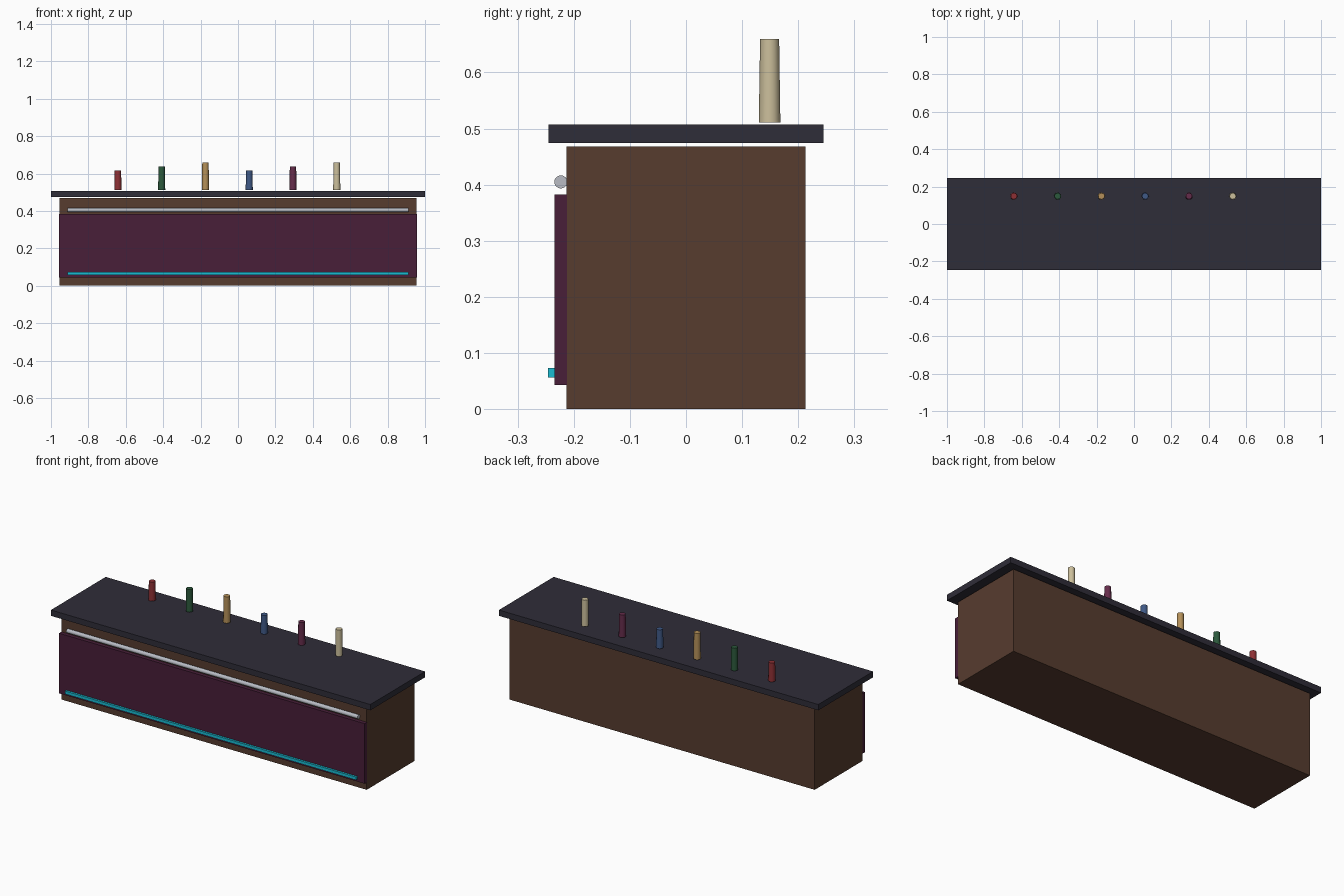
import bpy, math

if "Cube" in bpy.data.objects:
    bpy.data.objects.remove(bpy.data.objects["Cube"])


def paint(obj, name, rgb):
    mat = bpy.data.materials.get(name) or bpy.data.materials.new(name)
    mat.diffuse_color = (*rgb, 1)
    mat.use_nodes = True
    mat.node_tree.nodes["Principled BSDF"].inputs["Base Color"].default_value = mat.diffuse_color
    obj.data.materials.append(mat)


def box(name, lo, hi, mat, rgb):
    bpy.ops.mesh.primitive_cube_add(size=1, location=[(a + b) / 2 for a, b in zip(lo, hi)])
    obj = bpy.context.object
    obj.name = name
    obj.scale = [b - a for a, b in zip(lo, hi)]
    bpy.ops.object.transform_apply(location=False, rotation=False, scale=True)
    paint(obj, mat, rgb)


# Cabinet, overhanging counter, front panel and glowing strip
box("bar_body", (-0.955, -0.213, 0), (0.955, 0.213, 0.468), "wood", (0.095, 0.045, 0.028))
box("counter_top", (-1, -0.245, 0.474), (1, 0.245, 0.507), "dark_stone", (0.028, 0.026, 0.04))
box("front_panel", (-0.957, -0.234, 0.043), (0.957, -0.2125, 0.383), "plum", (0.065, 0.013, 0.04))
box("light_strip", (-0.912, -0.246, 0.056), (0.912, -0.2335, 0.073), "cyan_glow", (0.01, 0.5, 0.65))

# Round rail along the front
bpy.ops.mesh.primitive_cylinder_add(vertices=16, radius=0.0117, depth=1.824,
                                    location=(0, -0.223, 0.405), rotation=(0, math.pi / 2, 0))
rail = bpy.context.object
rail.name = "front_rail"
paint(rail, "metal", (0.48, 0.5, 0.55))
bpy.ops.object.shade_smooth_by_angle()

# Row of tapered bottles in three repeating heights
bottles = [("red", (0.27, 0.03, 0.035)), ("green", (0.025, 0.1, 0.045)),
           ("amber", (0.46, 0.28, 0.1)), ("blue", (0.05, 0.1, 0.24)),
           ("wine", (0.13, 0.025, 0.07)), ("cream", (0.6, 0.52, 0.33))]
for i, (colour, rgb) in enumerate(bottles):
    h = 0.106 + 0.0213 * (i % 3)
    bpy.ops.mesh.primitive_cone_add(vertices=12, radius1=0.0192, radius2=0.017, depth=h,
                                    location=(-0.642 + 0.234 * i, 0.149, 0.511 + h / 2))
    bottle = bpy.context.object
    bottle.name = colour + "_bottle"
    paint(bottle, colour + "_glass", rgb)
    bpy.ops.object.shade_smooth_by_angle()
